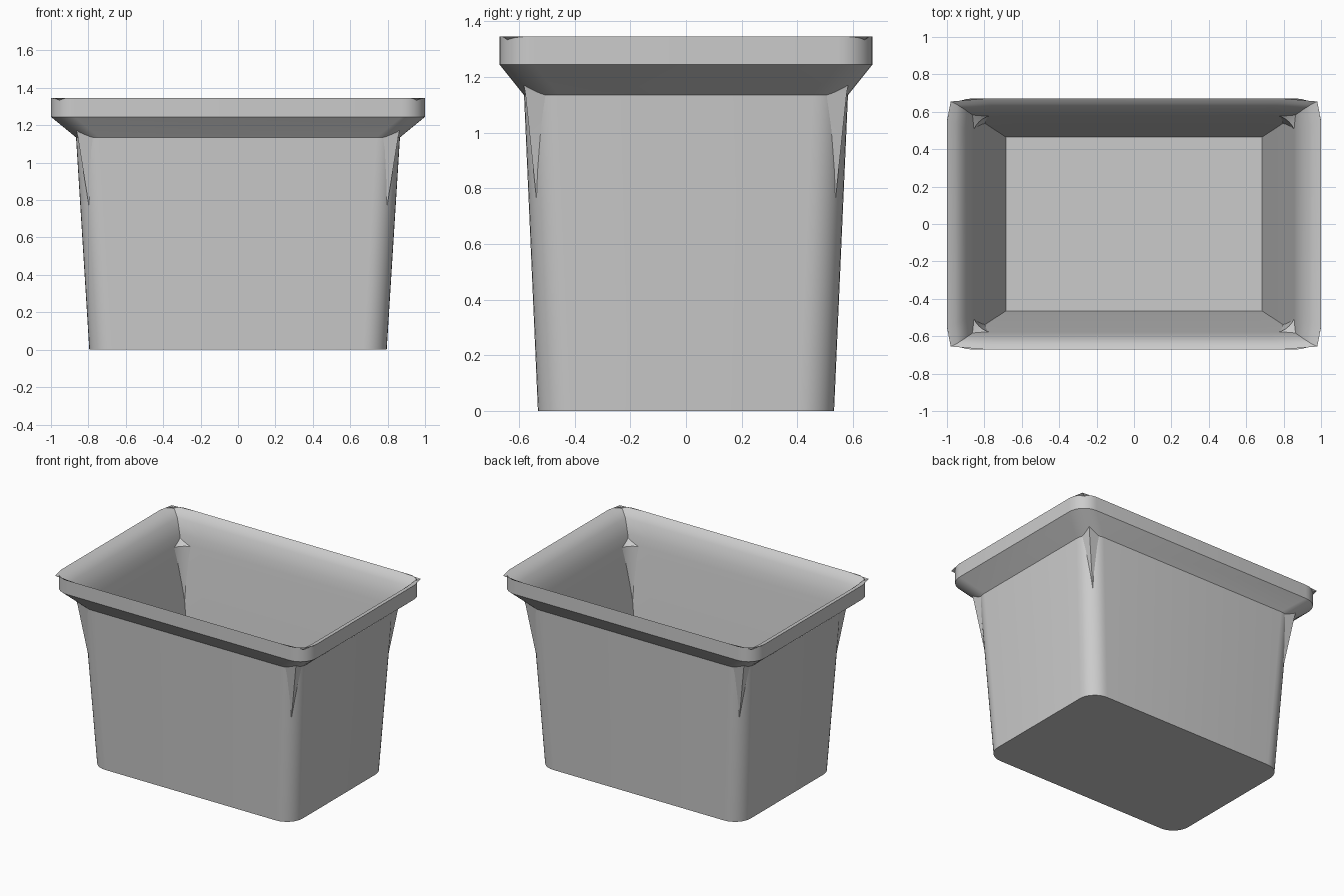
import bpy, bmesh, math

if "Cube" in bpy.data.objects:
    bpy.data.objects.remove(bpy.data.objects["Cube"])


def loft(name, rings, cap_first, flip):
    """Skin a list of closed rings and cap the first one."""
    bm = bmesh.new()
    loops = [[bm.verts.new(p) for p in ring] for ring in rings]
    for a, b in zip(loops, loops[1:]):
        n = len(a)
        for i in range(n):
            j = (i + 1) % n
            bm.faces.new((a[i], a[j], b[j], b[i]))
    if cap_first:
        bm.faces.new(list(reversed(loops[0])))
    if flip:
        bmesh.ops.reverse_faces(bm, faces=bm.faces[:])
    mesh = bpy.data.meshes.new(name)
    bm.to_mesh(mesh)
    bm.free()
    ob = bpy.data.objects.new(name, mesh)
    bpy.context.collection.objects.link(ob)
    bpy.ops.object.select_all(action='DESELECT')
    ob.select_set(True)
    bpy.context.view_layer.objects.active = ob
    bpy.ops.object.shade_smooth_by_angle(angle=math.radians(30))
    return ob


def rounded_ring(hx, hy, z, r=0.125, steps=8):
    pts = []
    for k, (sx, sy) in enumerate(((1, 1), (-1, 1), (-1, -1), (1, -1))):
        for i in range(steps + 1):
            a = math.pi / 2 * (k + i / steps)
            pts.append((sx * (hx - r) + r * math.cos(a),
                        sy * (hy - r) + r * math.sin(a), z))
    return pts


def sharp_ring(hx, hy, z, bow):
    """Rectangle with pointed corners whose sides swell out by bow."""
    x, y, sx, sy = hx + bow, hy + bow * 0.75, hx * 0.82, hy * 0.84
    return [(x, -sy, z), (x, sy, z), (hx, hy, z), (sx, y, z), (-sx, y, z),
            (-hx, hy, z), (-x, sy, z), (-x, -sy, z), (-hx, -hy, z),
            (-sx, -y, z), (sx, -y, z), (hx, -hy, z)]


# Outer shell: tapered wall, flared collar, upright rim band
outer = [(0.795, 0.532, 0), (0.866, 0.582, 1.135),
         (1.0, 0.67, 1.245), (1.0, 0.67, 1.345)]
loft("outer_tub", [rounded_ring(*p) for p in outer], True, False)

# Inner liner: its pointed corners break through the outer shell
inner = [(0.685, 0.465, 0.07, 0), (0.857, 0.577, 1.14, 0),
         (0.87, 0.588, 1.2, 0), (0.905, 0.612, 1.29, 0.004),
         (0.945, 0.638, 1.33, 0.01), (0.98, 0.655, 1.345, 0.02)]
loft("inner_liner", [sharp_ring(*p) for p in inner], True, True)
